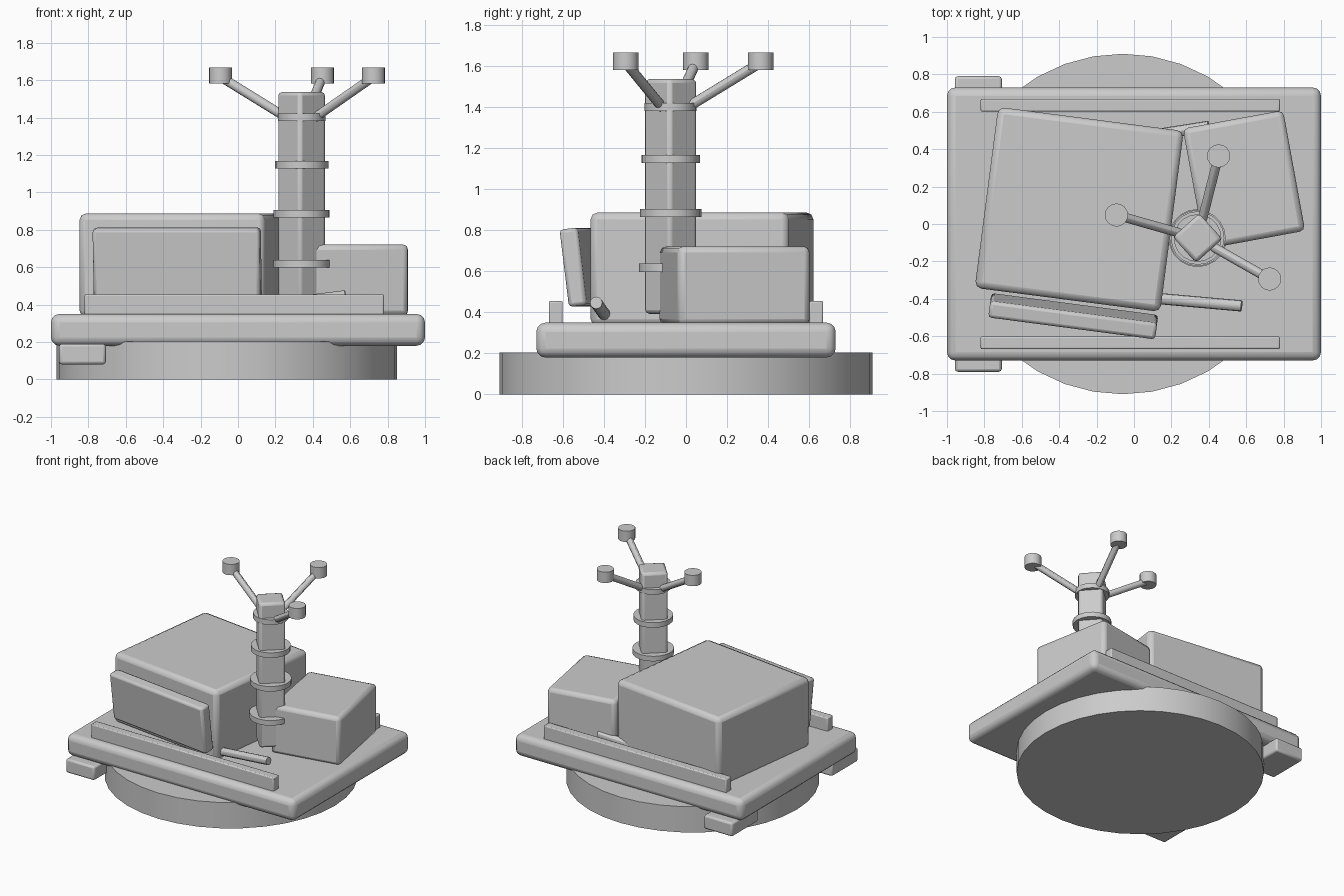
import bpy
import math
from mathutils import Vector

if "Cube" in bpy.data.objects:
    bpy.data.objects.remove(bpy.data.objects["Cube"])

grey = bpy.data.materials.new("plain_grey")
grey.diffuse_color = (0.6, 0.6, 0.6, 1)
grey.use_nodes = True
grey.node_tree.nodes["Principled BSDF"].inputs["Base Color"].default_value = grey.diffuse_color


def finish(name, bevel=0.0, segments=2):
    ob = bpy.context.object
    ob.name = name
    ob.data.materials.append(grey)
    bpy.ops.object.transform_apply(location=False, rotation=False, scale=True)
    if bevel:
        m = ob.modifiers.new("rounded_edges", 'BEVEL')
        m.width, m.segments = bevel, segments
    bpy.ops.object.shade_smooth_by_angle(angle=math.radians(30))
    return ob


def box(name, centre, size, bevel, rot=(0, 0, 0), segments=2):
    bpy.ops.mesh.primitive_cube_add(
        size=1, location=centre, rotation=[math.radians(a) for a in rot])
    bpy.context.object.scale = size
    return finish(name, bevel, segments)


def disc(name, centre, radius, height, sides):
    bpy.ops.mesh.primitive_cylinder_add(
        vertices=sides, radius=radius, depth=height, location=centre)
    return finish(name)


def rod(name, start, end, radius, sides=12):
    a, b = Vector(start), Vector(end)
    bpy.ops.mesh.primitive_cylinder_add(
        vertices=sides, radius=radius, depth=(b - a).length,
        location=(a + b) / 2, rotation=(b - a).to_track_quat('Z', 'Y').to_euler())
    return finish(name)


# Round plinth and the rounded deck on it
disc("round_base", (-0.06, 0, 0.102), 0.91, 0.204, 36)
box("deck", (0, 0, 0.265), (2.0, 1.46, 0.17), 0.045, segments=3)

# Rails and feet, mirrored front to back
for side, label in ((-1, "front"), (1, "back")):
    box(label + "_rail", (-0.02, side * 0.635, 0.39), (1.6, 0.068, 0.13), 0.008)
    box(label + "_foot", (-0.832, side * 0.625, 0.135), (0.25, 0.33, 0.11), 0.015)

# Main housings
box("large_housing", (-0.293, 0.078, 0.61), (1.0, 0.975, 0.555), 0.035, (0, 0, -7.4))
box("small_housing", (0.588, 0.237, 0.53), (0.545, 0.655, 0.385), 0.03, (0, 0, 10.4))

# Leaning panel in front of the large housing
box("leaning_panel", (-0.325, -0.493, 0.62), (0.90, 0.09, 0.38), 0.018, (7, 0, -7.5))

# Pipes poking out of the large housing
rod("front_pipe", (0.0, -0.387, 0.375), (0.575, -0.438, 0.447), 0.03)
rod("back_pipe", (0.05, 0.467, 0.385), (0.40, 0.522, 0.435), 0.03)

# Mast with collars
MX, MY = 0.34, -0.075
box("mast", (MX, MY, 0.965), (0.19, 0.185, 1.145), 0.02, (0, 0, 42))
for i, (z, r) in enumerate(((0.618, 0.155), (0.885, 0.15), (1.148, 0.143), (1.402, 0.127))):
    disc("mast_collar_%d" % (i + 1), (MX, MY, z), r, 0.04, 20)

# Three arms with cup ends
for i, (x, y) in enumerate(((-0.094, 0.048), (0.452, 0.364), (0.725, -0.294))):
    rod("arm_%d" % (i + 1), (MX, MY, 1.35), (x, y, 1.618), 0.025)
    disc("arm_cup_%d" % (i + 1), (x, y, 1.625), 0.062, 0.086, 16)
